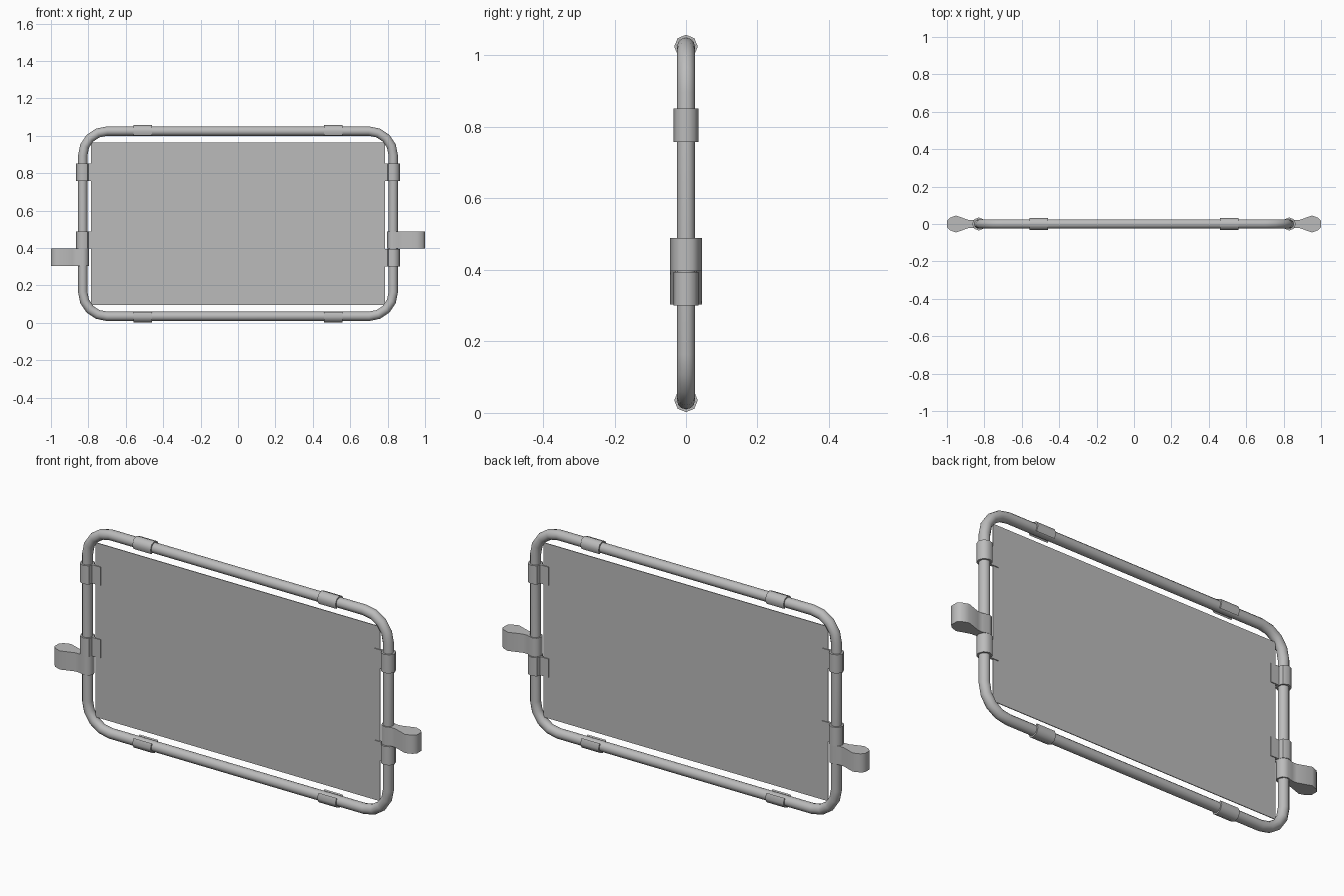
import bpy, bmesh
from math import cos, sin, pi, radians
from mathutils import Matrix

cube = bpy.data.objects.get("Cube")
if cube:
    bpy.data.objects.remove(cube, do_unlink=True)

grey = bpy.data.materials.new("plain grey")
grey.use_nodes = True
GREY = (0.5, 0.5, 0.5, 1)
grey.diffuse_color = GREY
grey.node_tree.nodes["Principled BSDF"].inputs["Base Color"].default_value = GREY

HALF_W, LOW, HIGH = 0.83, 0.035, 1.025   # tube centre line
TUBE, BEND = 0.025, 0.13


def extrude(name, profile, height, matrix):
    """Extrude an outline in (u, v) along w, centred, then place it."""
    bm = bmesh.new()
    base = bm.faces.new([bm.verts.new((u, v, -height / 2)) for u, v in profile])
    top = bmesh.ops.extrude_face_region(bm, geom=[base])["geom"]
    bmesh.ops.translate(bm, vec=(0, 0, height),
                        verts=[g for g in top if isinstance(g, bmesh.types.BMVert)])
    bm.transform(matrix)
    bmesh.ops.recalc_face_normals(bm, faces=bm.faces)
    mesh = bpy.data.meshes.new(name)
    bm.to_mesh(mesh)
    bm.free()
    mesh.materials.append(grey)
    obj = bpy.data.objects.new(name, mesh)
    bpy.context.collection.objects.link(obj)
    return obj


def arc(r, start, end, n):
    angles = [radians(start + (end - start) * i / n) for i in range(n + 1)]
    return [(r * cos(a), r * sin(a)) for a in angles]


def smooth(obj):
    bpy.ops.object.select_all(action="DESELECT")
    obj.select_set(True)
    bpy.context.view_layer.objects.active = obj
    bpy.ops.object.shade_smooth_by_angle(angle=radians(50))


# Bent tube frame
curve = bpy.data.curves.new("tube_frame", "CURVE")
curve.dimensions = "3D"
curve.bevel_depth = TUBE
curve.bevel_resolution = 4
path = []
corners = [(1, HIGH - BEND, 0), (-1, HIGH - BEND, 90),
           (-1, LOW + BEND, 180), (1, LOW + BEND, 270)]
for side, z, start in corners:
    for u, v in arc(BEND, start, start + 90, 4):
        path.append((side * (HALF_W - BEND) + u, 0, z + v, 1))
spline = curve.splines.new("POLY")
spline.points.add(len(path) - 1)
for point, co in zip(spline.points, path):
    point.co = co
spline.use_cyclic_u = True
frame = bpy.data.objects.new("tube_frame", curve)
bpy.context.collection.objects.link(frame)
bpy.context.view_layer.objects.active = frame
frame.select_set(True)
bpy.ops.object.convert(target="MESH")
frame = bpy.context.view_layer.objects.active
frame.data.materials.clear()
frame.data.materials.append(grey)
smooth(frame)

# Thin panel
panel_w, panel_low, panel_high = 1.57, 0.095, 0.965
extrude("panel", [(-panel_w / 2, -0.002), (panel_w / 2, -0.002),
                  (panel_w / 2, 0.002), (-panel_w / 2, 0.002)],
        panel_high - panel_low,
        Matrix.Translation((0, 0, (panel_low + panel_high) / 2)))

# Open sleeves on the top and bottom rails
sleeve = arc(0.033, -135, 135, 6) + arc(0.0255, 135, -135, 6)
for rail, z, tilt in (("top", HIGH, -90), ("bottom", LOW, 90)):
    for side, x in (("left", 0.51), ("right", -0.51)):
        place = Matrix.Translation((x, 0, z)) @ Matrix.Rotation(radians(tilt), 4, "Y")
        smooth(extrude(f"{rail}_{side}_sleeve", sleeve, 0.1, place))

# Panel clips and grip levers on the side rails
clip = ([(-0.075, -0.006), (-0.03, -0.006)] + arc(0.035, -135, 135, 6)
        + [(-0.03, 0.006), (-0.075, 0.006)])
lever = (arc(0.033, 135, 225, 2) + [(0, -0.031), (0.03, -0.021), (0.055, -0.022),
         (0.122, -0.045), (0.155, -0.033), (0.17, -0.018), (0.17, 0.018),
         (0.155, 0.033), (0.122, 0.045), (0.055, 0.022), (0.03, 0.021), (0, 0.031)])
for side, sign, low_clip, grip in (("left", 1, 0.347, 0.443), ("right", -1, 0.443, 0.35)):
    turn = Matrix.Diagonal((sign, 1, 1, 1))
    for name, shape, z in (("upper_clip", clip, 0.805), ("lower_clip", clip, low_clip),
                           ("grip_lever", lever, grip)):
        place = Matrix.Translation((sign * HALF_W, 0, z)) @ turn
        smooth(extrude(f"{side}_{name}", shape, 0.093, place))
